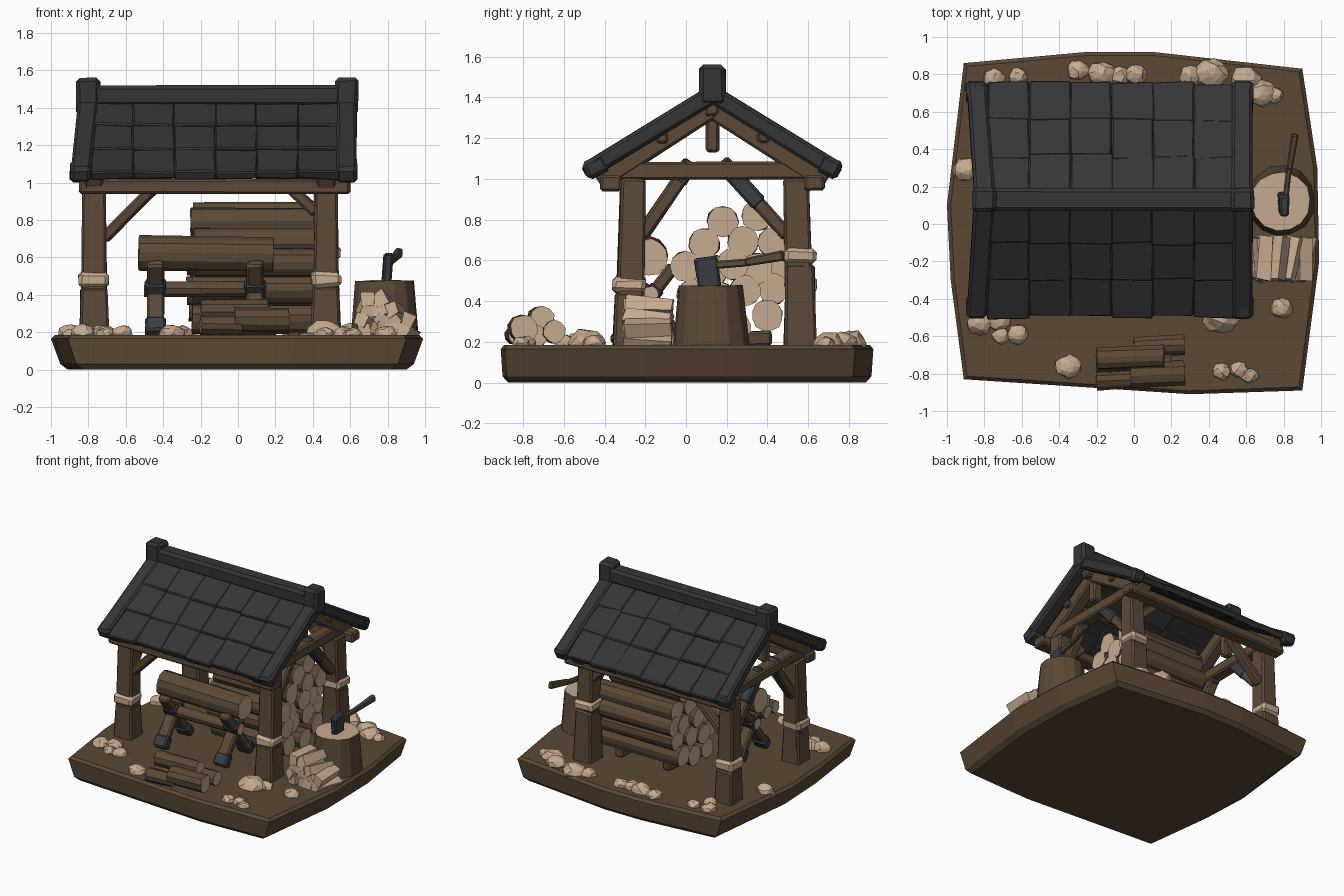
import bpy, bmesh, math, random
from mathutils import Vector, Matrix

random.seed(4)
cube = bpy.data.objects.get("Cube")
if cube:
    bpy.data.objects.remove(cube)


def material(name, r, g, b):
    m = bpy.data.materials.new(name)
    m.use_nodes = True
    m.diffuse_color = (r, g, b, 1)
    node = m.node_tree.nodes["Principled BSDF"]
    node.inputs["Base Color"].default_value = (r, g, b, 1)
    node.inputs["Roughness"].default_value = 0.9
    return m


EARTH = material("earth", 0.105, 0.066, 0.036)
WOOD = material("brown wood", 0.108, 0.068, 0.038)
TAN = material("pale cut wood and stone", 0.56, 0.405, 0.27)
SLATE = material("dark roof", 0.036, 0.036, 0.038)
IRON = material("blue grey iron", 0.042, 0.047, 0.056)
parts = []


def finish(name, bm, *mats):
    bmesh.ops.recalc_face_normals(bm, faces=bm.faces)
    mesh = bpy.data.meshes.new(name)
    bm.to_mesh(mesh)
    bm.free()
    for m in mats:
        mesh.materials.append(m)
    ob = bpy.data.objects.new(name, mesh)
    bpy.context.collection.objects.link(ob)
    parts.append(ob)
    return ob


def jitter(bm, amount):
    for v in bm.verts:
        v.co += Vector([random.uniform(-amount, amount) for _ in range(3)])


def frame(a, b):
    """Matrix whose z axis runs from a to b, x axis level where possible."""
    a, b = Vector(a), Vector(b)
    d = (b - a).normalized()
    hint = Vector((0, 1, 0)) if abs(d.x) > 0.8 else Vector((1, 0, 0))
    w = (hint - d * hint.dot(d)).normalized()
    rot = Matrix((w, d.cross(w), d)).transposed().to_4x4()
    return Matrix.Translation((a + b) / 2) @ rot, (b - a).length


def beam(name, a, b, w, h, mat, taper=1.0, bevel=0.012, rough=0.004):
    """Bevelled, slightly uneven timber from a to b."""
    m, length = frame(a, b)
    bm = bmesh.new()
    bmesh.ops.create_cube(bm, size=1)
    for v in bm.verts:
        k = taper if v.co.z > 0 else 1
        v.co = Vector((v.co.x * w * k, v.co.y * h * k, v.co.z * length))
    jitter(bm, rough)
    bmesh.ops.bevel(bm, geom=bm.edges[:], offset=bevel, segments=1, affect='EDGES')
    bm.transform(m)
    return finish(name, bm, mat)


def log(name, a, b, r1, r2=None, sides=10, bark=WOOD, rough=0.004):
    """Log with pale ends."""
    m, length = frame(a, b)
    bm = bmesh.new()
    bmesh.ops.create_cone(bm, cap_ends=True, segments=sides, radius1=r1,
                          radius2=r2 or r1, depth=length)
    bm.normal_update()
    for f in bm.faces:
        f.material_index = int(abs(f.normal.z) > 0.9)
    spin = random.uniform(0, math.tau)
    jitter(bm, rough)
    bm.transform(m @ Matrix.Rotation(spin, 4, 'Z'))
    return finish(name, bm, bark, TAN)


# Earth slab
outline = [(-.91, -.83), (-.3, -.87), (.3, -.91), (.9, -.89), (.99, -.2), (.98, .3),
           (.9, .83), (.1, .92), (-.25, .92), (-.91, .86), (-1, 0.1), (-.98, -.3)]
bm = bmesh.new()
rings = []
for sx, sy, z in ((.91, .96, 0), (.95, .99, .03), (1, 1, .165), (.98, .98, .185)):
    rings.append([bm.verts.new((x * sx, y * sy, z)) for x, y in outline])
for low, high in zip(rings, rings[1:]):
    for i in range(len(outline)):
        j = (i + 1) % len(outline)
        bm.faces.new((low[i], low[j], high[j], high[i]))
bm.faces.new(rings[0][::-1])
bm.faces.new(rings[-1])
finish("ground", bm, EARTH)

# Posts, wraps and frame
X_ENDS, Y_ENDS, MID = (-.77, .47), (-.28, .56), .13
for x in X_ENDS:
    for y in Y_ENDS:
        front, left = y < MID, x < 0
        sy, sx = (1 if front else -1), (1 if left else -1)
        beam("post", (x, y, .17), (x, y + sy * .02, 1.0), .14, .14, WOOD, .86)
        z = .44 if front or left else .58
        beam("post_foot", (x, y, .17), (x, y, z), .16, .16, WOOD, .87)
        beam("post_wrap", (x, y, z), (x, y, z + .085), .16, .16, TAN, 1, .02, .008)
        # Braces towards the middle of each side, with iron at the head
        foot = Vector((x, y + sy * .06, .72))
        head = Vector((x, y + sy * (.27 if front else .34), 1.03))
        beam("side_brace", foot, head, .07, .07, WOOD)
        beam("brace_iron", foot.lerp(head, .85 if front else .5), foot.lerp(head, 1.17),
             .08, .08, IRON)
        drop, reach = (.28, .34) if left else (.14, .21)
        beam("long_brace", (x + sx * .05, y, .98 - drop), (x + sx * reach, y, .99),
             .06, .07, WOOD)
    beam("tie_beam", (x, -.36, 1.04), (x, .62, 1.04), .1, .085, WOOD)
    beam("king_post", (x, MID, 1.13), (x, MID, 1.38), .08, .065, WOOD)
    for s in (-1, 1):
        beam("rafter", (x, MID + s * .56, .99), (x, MID, 1.35), .1, .105, WOOD)
for s in (-1, 1):
    beam("wall_plate", (-.85, MID + s * .5, .98), (.6, MID + s * .5, .98), .1, .075, WOOD)
    beam("purlin", (-.8, MID + s * .25, 1.2), (.55, MID + s * .25, 1.2), .06, .05, WOOD)
beam("ridge_timber", (-.82, MID, 1.35), (.58, MID, 1.35), .07, .08, WOOD)

# Roof tiles in overlapping rows
COLS, ROWS = 6, 3
width = 1.32 / COLS
for s in (-1, 1):
    for c in range(COLS):
        x = -.78 + width * (c + .5)
        for r in range(ROWS):
            top, low = r / ROWS, (r + 1) / ROWS + .05
            drop = random.uniform(-.012, .012)
            beam("roof_tile",
                 (x, MID + s * .59 * top, 1.42 - .38 * top),
                 (x, MID + s * (.59 * low + drop), 1.435 - .38 * low),
                 width + .006, .05, SLATE, 1, .008, .007)
# Ridge cap, end knobs and barge boards
beam("ridge_cap", (-.82, MID, 1.465), (.6, MID, 1.465), .12, .11, SLATE, 1, .02)
for x, out in ((-.8, -.04), (.58, 0)):
    beam("ridge_knob", (x, MID, 1.36), (x, MID, 1.56), .13, .13, SLATE, .98, .02)
    for s in (-1, 1):
        eave = Vector((x + out, MID + s * .6, 1.05))
        beam("barge_board", (x, MID, 1.415), eave, .11, .085, SLATE, 1, .015)
        beam("barge_end", eave + Vector((0, -s * .08, .035)),
             eave + Vector((0, s * .025, -.015)), .115, .092, SLATE, 1, .02)

# Stacked logs
stack = [(.4, .33), (.24, .27), (.08, .27), (.43, .46), (.29, .45), (.16, .42), (.03, .43),
         (0, .57), (.13, .55), (.23, .58), (.35, .56), (.46, .58), (.09, .68), (.28, .69),
         (.43, .69), (.18, .79), (.35, .82)]
for y, z in stack:
    log("stacked_log", (-.25 + random.uniform(-.03, .03), y, z),
        (.41 + random.uniform(-.03, .03), y, z), .077, sides=12)
for x in (-.12, .3):
    beam("stack_runner", (x, .05, .2), (x, .42, .22), .07, .07, WOOD)

# Sawhorse with its log
log("sawhorse_log", (-.53, -.18, .625), (.19, -.18, .615), .092, sides=12)
log("sawhorse_rail", (-.5, -.18, .43), (.15, -.18, .43), .042)
for x in (-.44, .09):
    for s in (-1, 1):
        foot, head = Vector((x, -.18 + s * .17, .19)), Vector((x, -.18 - s * .12, .57))
        beam("sawhorse_leg", foot, head, .09, .06, WOOD)
        for lo, hi in ((0, .2), (.58, .74)):
            beam("leg_iron", foot.lerp(head, lo), foot.lerp(head, hi), .11, .075, IRON)

# Logs lying in front
for x0, x1, y, z, r in ((-.2, .16, -.72, .32, .058), (-.02, .27, -.81, .265, .068),
                        (-.2, .02, -.84, .235, .05), (.0, .27, -.66, .25, .056),
                        (-.2, .2, -.74, .23, .05)):
    log("loose_log", (x0, y, z), (x1, y + .015, z), r)

# Chopping stump and axe
log("stump", (.785, .125, .17), (.785, .12, .475), .188, .16, sides=14, rough=.006)
beam("axe_head", (.795, .115, .465), (.805, .095, .615), .05, .115, IRON, 1.0, .01)
beam("axe_handle", (.8, .05, .57), (.83, .3, .59), .03, .038, WOOD, 1, .008, .001)
beam("axe_grip", (.83, .29, .59), (.86, .48, .625), .03, .04, WOOD, 1.3, .008, .001)

# Split firewood heap, highest on the inner side
for row, count in enumerate((4, 4, 3, 2)):
    for i in range(count):
        x, z = .675 + .075 * i + .008 * row, .21 + .056 * row
        t = random.uniform(-.025, .025)
        log("split_wood", (x + t, -.3, z), (x - t, -.07, z + t), .05, sides=4,
            bark=TAN, rough=.008)

# Pale stones
stones = [(-.83, -.53, .07), (-.73, -.51, .07), (-.62, -.59, .06), (-.71, -.6, .05),
          (-.75, .78, .06), (-.62, .79, .05), (-.3, .82, .06), (-.17, .8, .08),
          (-.08, .79, .06), (.01, .8, .06), (.3, .79, .06), (.42, .8, .09), (.6, .77, .08),
          (.68, .7, .08), (.75, .69, .05), (-.9, .29, .07), (.79, -.45, .06),
          (-.35, -.76, .07), (.47, -.79, .05), (.56, -.78, .05), (.62, -.81, .045),
          (.47, -.49, .1), (.56, -.45, .06), (-.69, .68, .05), (.62, -.2, .05)]
for x, y, r in stones:
    bm = bmesh.new()
    bmesh.ops.create_icosphere(bm, subdivisions=2, radius=r)
    jitter(bm, r * .12)
    bm.transform(Matrix.Translation((x, y, .19)) @ Matrix.Diagonal((1, .9, .75, 1)))
    finish("stone", bm, TAN)

# Soft shading with crisp edges
for ob in bpy.context.view_layer.objects:
    ob.select_set(ob in parts)
bpy.context.view_layer.objects.active = parts[0]
bpy.ops.object.shade_smooth_by_angle(angle=math.radians(42))
